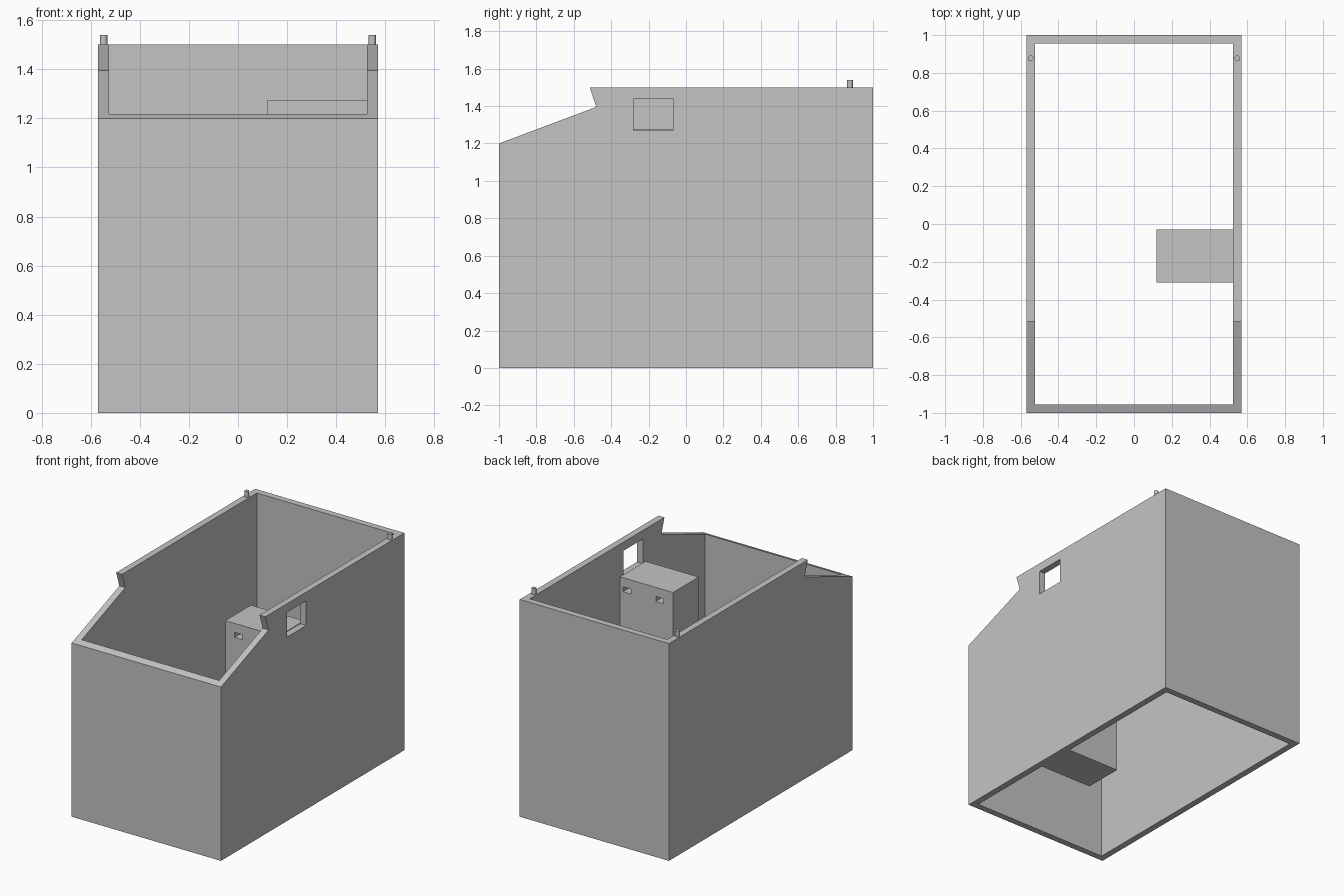
import bpy, bmesh

if "Cube" in bpy.data.objects:
    bpy.data.objects.remove(bpy.data.objects["Cube"])

grey = bpy.data.materials.new("plain grey")
grey.diffuse_color = (0.55, 0.55, 0.55, 1)
grey.use_nodes = True
grey.node_tree.nodes["Principled BSDF"].inputs["Base Color"].default_value = grey.diffuse_color


def finish(name, bm):
    bmesh.ops.recalc_face_normals(bm, faces=bm.faces)
    mesh = bpy.data.meshes.new(name)
    bm.to_mesh(mesh)
    bm.free()
    mesh.materials.append(grey)
    obj = bpy.data.objects.new(name, mesh)
    bpy.context.collection.objects.link(obj)
    return obj


def box(name, x, y, z):
    bm = bmesh.new()
    bmesh.ops.create_cube(bm, size=1)
    for v in bm.verts:
        v.co = [(a + b) / 2 + c * (b - a) for (a, b), c in zip((x, y, z), v.co)]
    return finish(name, bm)


def cut(target, cutter):
    cutter.hide_render = True
    cutter.hide_viewport = True
    mod = target.modifiers.new(cutter.name, 'BOOLEAN')
    mod.operation = 'DIFFERENCE'
    mod.solver = 'EXACT'
    mod.object = cutter


# Outer shell: side profile with sloped front and undercut notch, extruded in x
profile = [(-1, 0), (1, 0), (1, 1.5), (-0.515, 1.5), (-0.48, 1.395), (-1, 1.2)]
bm = bmesh.new()
face = bm.faces.new([bm.verts.new((-0.57, y, z)) for y, z in profile])
ext = bmesh.ops.extrude_face_region(bm, geom=[face])
bmesh.ops.translate(bm, vec=(1.14, 0, 0),
                    verts=[g for g in ext["geom"] if isinstance(g, bmesh.types.BMVert)])
shell = finish("shell_walls", bm)

# Hollow interior, open at top and bottom, and the window in the right wall
cut(shell, box("interior_cutter", (-0.525, 0.525), (-0.955, 0.955), (-0.5, 2)))
cut(shell, box("window_cutter", (0.45, 0.7), (-0.28, -0.07), (1.27, 1.44)))

# Tall inner block against the right wall, with two slots running front to back
block = box("inner_block", (0.12, 0.525), (-0.31, -0.03), (0, 1.275))
for i, x in enumerate((0.222, 0.472)):
    cut(block, box(f"slot_cutter_{i + 1}", (x - 0.03, x + 0.03), (-0.5, 0.2), (1.178, 1.212)))

# Locating pegs on the rear of the side walls
for side, x in (("left", -0.547), ("right", 0.547)):
    bm = bmesh.new()
    bmesh.ops.create_cone(bm, cap_ends=True, segments=16, radius1=0.015, radius2=0.015, depth=0.06)
    bmesh.ops.translate(bm, vec=(x, 0.877, 1.51), verts=bm.verts)
    peg = finish(f"{side}_peg", bm)
    for p in peg.data.polygons:
        p.use_smooth = abs(p.normal.z) < 0.5
    for e in peg.data.edges:
        a, b = (peg.data.vertices[i].co.z for i in e.vertices)
        e.use_edge_sharp = abs(a - b) < 0.001
